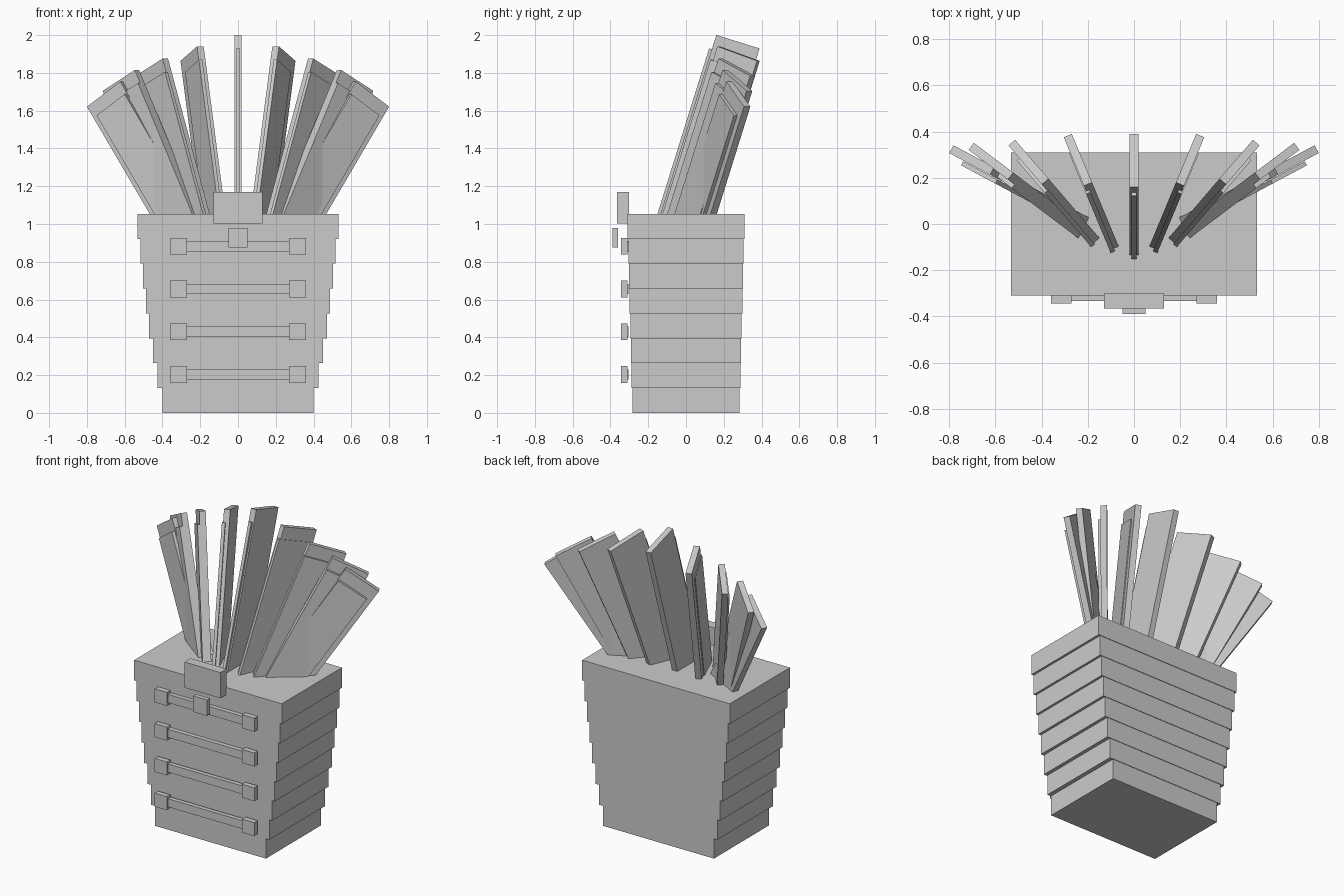
import bpy
import math
from mathutils import Matrix, Vector

if "Cube" in bpy.data.objects:
    bpy.data.objects.remove(bpy.data.objects["Cube"])

grey = bpy.data.materials.new("plain_grey")
grey.diffuse_color = (0.6, 0.6, 0.6, 1.0)
grey.use_nodes = True
grey.node_tree.nodes["Principled BSDF"].inputs["Base Color"].default_value = grey.diffuse_color

FACES = [(0, 1, 3, 2), (4, 6, 7, 5), (0, 4, 5, 1),
         (2, 3, 7, 6), (0, 2, 6, 4), (1, 5, 7, 3)]


def box(name, lo, hi, matrix=None):
    """Box between two corners, optionally placed by a matrix."""
    verts = [(x, y, z) for x in (lo[0], hi[0])
             for y in (lo[1], hi[1]) for z in (lo[2], hi[2])]
    mesh = bpy.data.meshes.new(name)
    mesh.from_pydata(verts, [], FACES)
    mesh.materials.append(grey)
    obj = bpy.data.objects.new(name, mesh)
    bpy.context.collection.objects.link(obj)
    if matrix is not None:
        obj.matrix_world = matrix
    return obj


# Stepped body, widening upwards
half_widths = [0.40, 0.427, 0.45, 0.47, 0.487, 0.502, 0.517, 0.532]
tier = 1.053 / 8
for i, hx in enumerate(half_widths):
    hy = 0.284 + 0.025 * i / 7
    box("body_tier", (-hx, -hy, i * tier), (hx, hy, (i + 1) * tier))

# Front straps with end blocks
for i in range(4):
    z = 0.203 + 0.2265 * i
    box("strap_bar", (-0.28, -0.334, z - 0.027), (0.28, -0.305, z + 0.027))
    for s in (-1, 1):
        box("strap_end", (s * 0.315 - 0.044, -0.345, z - 0.044),
            (s * 0.315 + 0.044, -0.31, z + 0.044))

# Clasp on the front rim
box("clasp_plate", (-0.13, -0.365, 1.003), (0.13, -0.302, 1.17))
box("clasp_knob", (-0.05, -0.39, 0.876), (0.05, -0.361, 0.98))

# Fan of leaning slats: (top centre x, y, z, sideways slope)
slats = [(0.0, 0.275, 1.965, 0.0), (0.243, 0.278, 1.902, 0.13),
         (0.457, 0.268, 1.83, 0.268), (0.62, 0.272, 1.76, 0.414),
         (0.703, 0.277, 1.688, 0.585)]
for x, y, z, slope in slats:
    for s in ((1,) if x == 0 else (1, -1)):
        yaw = math.atan2(s * slope, 0.312)
        lean = math.atan(math.hypot(slope, 0.312))
        turn = Matrix.Rotation(-yaw, 4, 'Z') @ Matrix.Rotation(-lean, 4, 'X')
        top = Vector((s * x, y, z))
        box("slat", (-0.019, -0.12, -1.05), (0.019, 0.12, 0),
            Matrix.Translation(top) @ turn)
        # Smaller inlay pushed towards the front
        box("slat_inlay", (-0.01, -0.101, -1.0), (0.01, 0.101, -0.068),
            Matrix.Translation(top + Vector((0, -0.036, 0))) @ turn)
